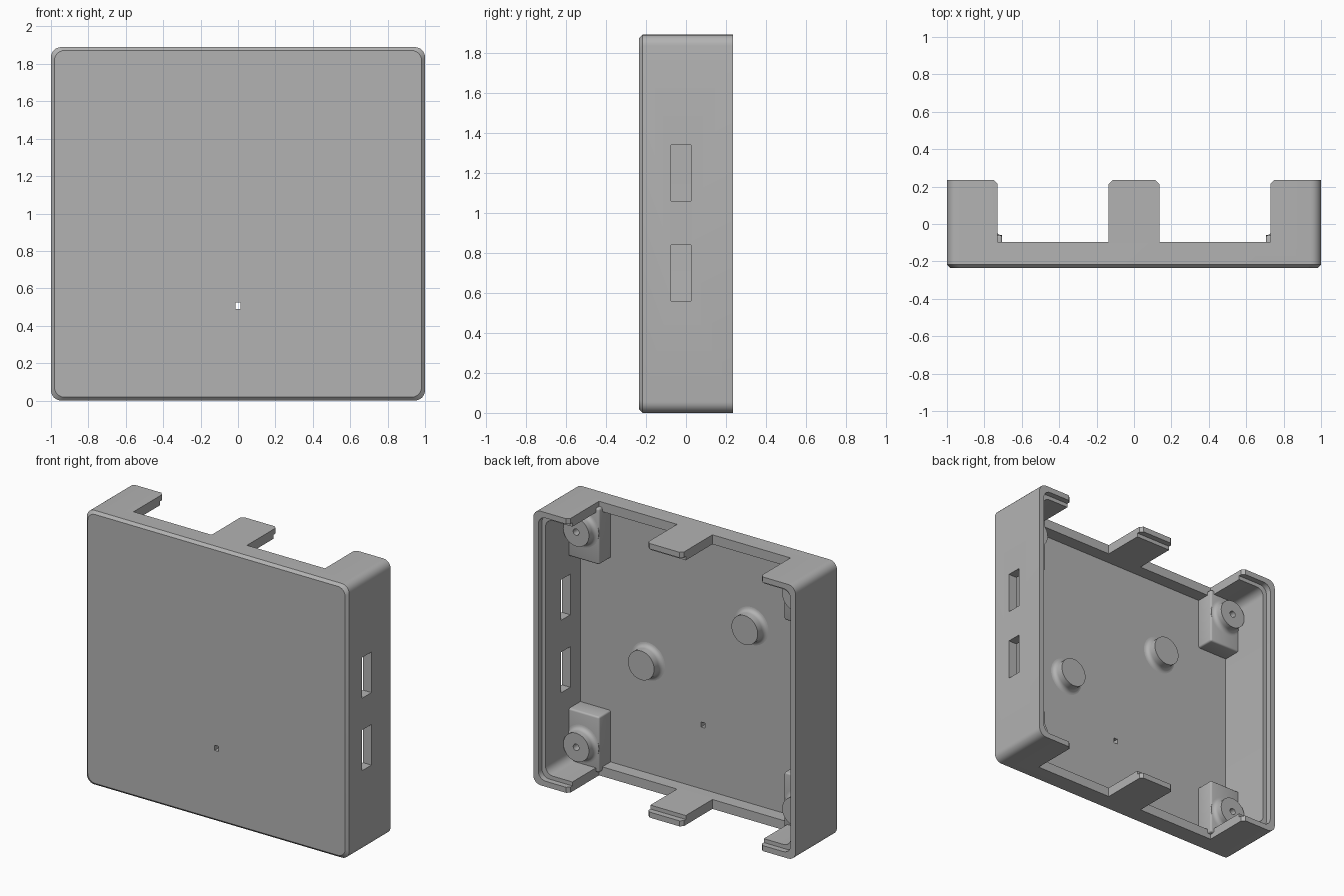
import bpy, bmesh, math
from mathutils import Vector

cube = bpy.data.objects.get("Cube")
if cube:
    bpy.data.objects.remove(cube, do_unlink=True)

HEIGHT, BACK, FLOOR = 1.89, 0.235, -0.185
MID = HEIGHT / 2

grey = bpy.data.materials.new("plain grey")
grey.use_nodes = True
grey.diffuse_color = (0.45, 0.45, 0.45, 1)
grey.node_tree.nodes["Principled BSDF"].inputs["Base Color"].default_value = (0.45, 0.45, 0.45, 1)


def finish(name, bm):
    bmesh.ops.recalc_face_normals(bm, faces=bm.faces)
    mesh = bpy.data.meshes.new(name)
    bm.to_mesh(mesh)
    bm.free()
    mesh.materials.append(grey)
    obj = bpy.data.objects.new(name, mesh)
    bpy.context.collection.objects.link(obj)
    return obj


def activate(obj):
    bpy.ops.object.select_all(action='DESELECT')
    obj.select_set(True)
    bpy.context.view_layer.objects.active = obj


def smooth(obj):
    activate(obj)
    bpy.ops.object.shade_smooth_by_angle(angle=math.radians(32))


def loft(name, rings):
    """Closed solid through a series of equal point rings."""
    bm = bmesh.new()
    loops = [[bm.verts.new(p) for p in ring] for ring in rings]
    n = len(loops[0])
    for a, b in zip(loops, loops[1:]):
        for i in range(n):
            j = (i + 1) % n
            bm.faces.new((a[i], a[j], b[j], b[i]))
    bm.faces.new(loops[0])
    bm.faces.new(loops[-1])
    return finish(name, bm)


def rounded_ring(y, inset, radius=0.055, steps=6):
    """Rounded rectangle in the xz plane, inset from the outer size."""
    w, h = 1 - inset - radius, MID - inset - radius
    ring = []
    for q, (sx, sz) in enumerate(((1, 1), (-1, 1), (-1, -1), (1, -1))):
        for k in range(steps + 1):
            a = math.pi / 2 * (q + k / steps)
            ring.append((sx * w + radius * math.cos(a), y,
                         MID + sz * h + radius * math.sin(a)))
    return ring


def box(name, x, y, z, bevel=0):
    bm = bmesh.new()
    bmesh.ops.create_cube(bm, size=1)
    for v in bm.verts:
        v.co = Vector([(r[0] + r[1]) / 2 + c * (r[1] - r[0]) for c, r in zip(v.co, (x, y, z))])
    if bevel:
        bmesh.ops.bevel(bm, geom=bm.edges[:], offset=bevel, segments=3,
                        profile=0.5, affect='EDGES')
    return finish(name, bm)


def lathe(name, profile, x, z, sides=40):
    """Revolve (radius, y) pairs about an axis along y."""
    rings = [[(x + r * math.cos(2 * math.pi * i / sides), y,
               z + r * math.sin(2 * math.pi * i / sides)) for i in range(sides)]
             for r, y in profile]
    obj = loft(name, rings)
    smooth(obj)
    return obj


def fillet(radius, y, size):
    """Concave quarter curve from a post side down to its base."""
    steps = 5
    return [(radius + size * (1 - math.cos(a)), y + size * (1 - math.sin(a)))
            for a in (math.pi / 2 * k / steps for k in range(steps + 1))]


def cut(target, cutter):
    cutter.hide_render = True
    mod = target.modifiers.new("cut", 'BOOLEAN')
    mod.operation = 'DIFFERENCE'
    mod.solver = 'EXACT'
    mod.object = cutter
    activate(target)
    bpy.ops.object.modifier_apply(modifier=mod.name)
    bpy.data.objects.remove(cutter, do_unlink=True)


# Housing: rounded tray with a chamfered front edge
shell = loft("housing", [rounded_ring(-BACK, 0.018), rounded_ring(-0.217, 0),
                         rounded_ring(BACK, 0)])
# Cavity with a stepped lip at the open back
cut(shell, loft("cavity", [rounded_ring(FLOOR, 0.065), rounded_ring(0.195, 0.065),
                           rounded_ring(0.195, 0.038), rounded_ring(0.3, 0.038)]))

# Notches that leave chamfered tabs along the top and bottom
for side in (1, -1):
    outline = [(0.135, -0.095), (0.73, -0.095), (0.73, 0.215), (0.75, BACK),
               (0.75, 0.3), (0.115, 0.3), (0.115, BACK), (0.135, 0.215)]
    cut(shell, loft("notch", [[(side * x, y, z) for x, y in outline]
                              for z in (-0.1, HEIGHT + 0.1)]))

# Two side slots and the small front pinhole
for z in (0.56, 1.06):
    cut(shell, box("slot", (0.8, 1.1), (-0.075, 0.025), (z, z + 0.28)))
cut(shell, box("pinhole", (-0.014, 0.014), (-0.3, -0.1), (0.49, 0.525)))
smooth(shell)

# Corner mounts: a raised pad with a drilled screw boss
for sx, side in ((1, "left"), (-1, "right")):
    for sz, level in ((-1, "lower"), (1, "upper")):
        xs = sorted((sx * 0.705, sx * 0.96))
        zs = sorted((MID + sz * 0.525, MID + sz * 0.91))
        pad = box(f"{level}_{side}_pad", xs, (FLOOR - 0.02, -0.06), zs, 0.012)
        smooth(pad)
        profile = [(0.022, -0.09), (0.022, 0.005), (0.098, 0.005)]
        profile += fillet(0.098, -0.06, 0.03) + [(0.128, -0.1)]
        lathe(f"{level}_{side}_boss", profile, sx * 0.835, MID + sz * 0.742)

# Two plain support posts on the floor
for name, x, z in (("left_post", 0.42, 0.835), ("right_post", -0.37, 1.29)):
    lathe(name, [(0.1, FLOOR + 0.075)] + fillet(0.1, FLOOR, 0.03) + [(0.13, FLOOR - 0.01)], x, z)
